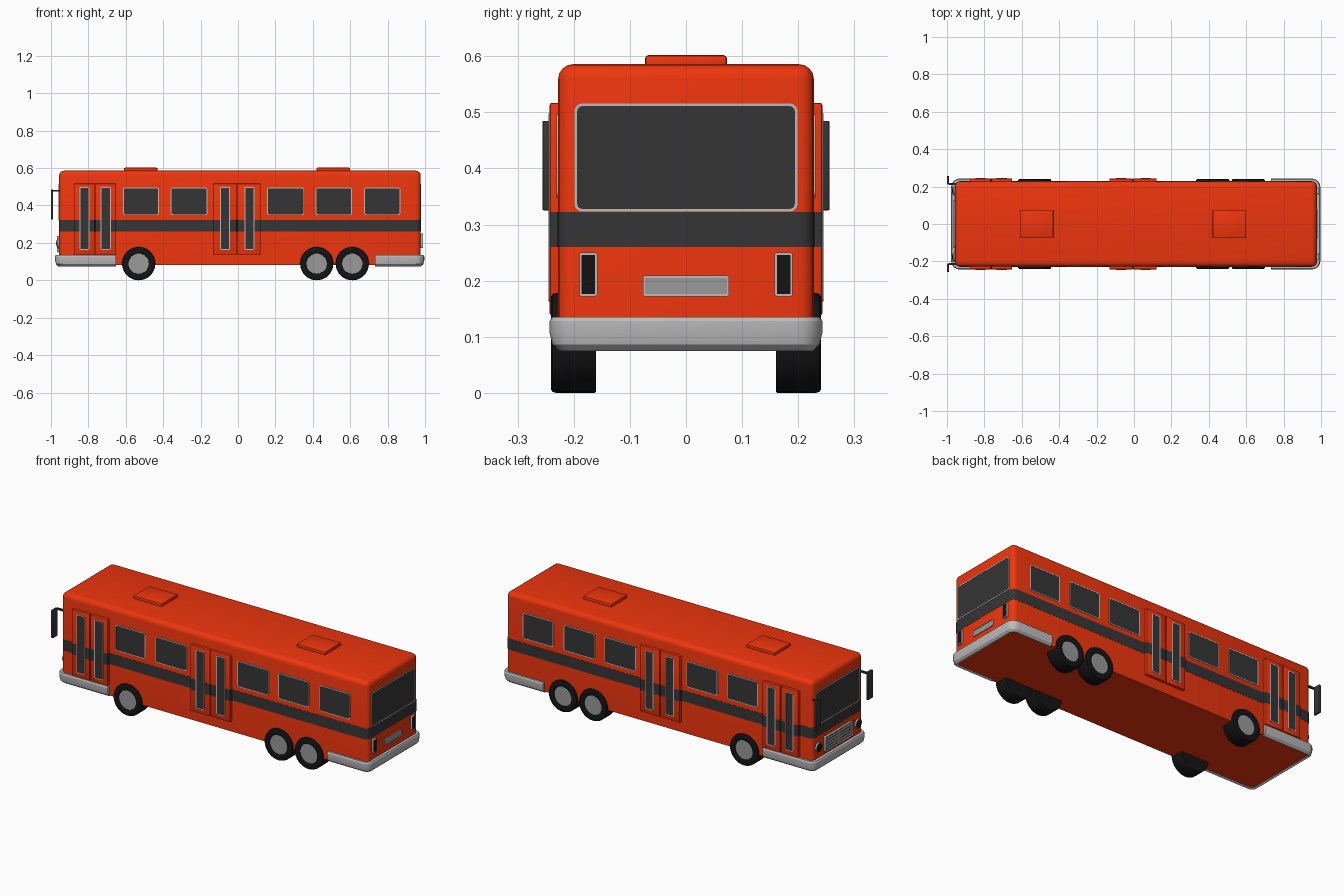
import bpy, bmesh, math

if "Cube" in bpy.data.objects:
    bpy.data.objects.remove(bpy.data.objects["Cube"])

def mat(name, c):
    m = bpy.data.materials.new(name)
    m.diffuse_color = (*c, 1)
    m.use_nodes = True
    m.node_tree.nodes["Principled BSDF"].inputs["Base Color"].default_value = m.diffuse_color
    return m

RED = mat("red_paint", (0.86, 0.036, 0.004))
DARK = mat("dark_glass", (0.036, 0.036, 0.036))
BLACK = mat("black_rubber", (0.007, 0.007, 0.007))
GREY = mat("grey_trim", (0.5, 0.5, 0.5))
STEEL = mat("steel", (0.32, 0.32, 0.32))
X0, X1, W = -0.957, 0.977, 0.228      # body ends and half width

def finish(name, bm, mats, angle=35):
    bmesh.ops.recalc_face_normals(bm, faces=bm.faces)
    me = bpy.data.meshes.new(name)
    bm.to_mesh(me)
    bm.free()
    for m in mats:
        me.materials.append(m)
    ob = bpy.data.objects.new(name, me)
    bpy.context.collection.objects.link(ob)
    bpy.ops.object.select_all(action='DESELECT')
    ob.select_set(True)
    bpy.context.view_layer.objects.active = ob
    bpy.ops.object.shade_smooth_by_angle(angle=math.radians(angle))
    return ob

def box(name, x, y, z, m, bev=0.0, pick=None, seg=2):
    bm = bmesh.new()
    bmesh.ops.create_cube(bm, size=1)
    for v in bm.verts:
        v.co = [(a[0] + a[1]) / 2 + c * abs(a[1] - a[0]) for a, c in zip((x, y, z), v.co)]
    if bev:
        edges = [e for e in bm.edges if pick is None or pick(e)]
        bmesh.ops.bevel(bm, geom=edges, offset=bev, segments=seg, profile=0.5, affect='EDGES')
    return finish(name, bm, [m])

def vertical(e):
    return abs(e.verts[0].co.z - e.verts[1].co.z) > 0.01

def bridge(bm, a, b):
    n = len(a)
    for i in range(n):
        bm.faces.new((a[i], a[(i + 1) % n], b[(i + 1) % n], b[i]))

def side(s, base=W):                   # maps panel coordinates to a long side
    return lambda u, v, d: (u, s * (base + d), v)

def end(s):                            # maps panel coordinates to a short end
    return lambda u, v, d: ((X1 + d) if s > 0 else (X0 - d), u, v)

def pane(name, place, u, v, glass, r=0.012, t=0.005, d=0.0025, sink=0.001):
    """Rounded frame with a recessed pane inside it."""
    bm = bmesh.new()
    def ring(inset, depth):
        out, rr = [], max(r - inset, 0.002)
        for k, (cu, cv) in enumerate(((u[1], v[1]), (u[0], v[1]), (u[0], v[0]), (u[1], v[0]))):
            su, sv = (1, -1, -1, 1)[k], (1, 1, -1, -1)[k]
            for j in range(4):
                a = math.pi / 2 * (k + j / 3)
                out.append(bm.verts.new(place(cu - su * (inset + rr) + rr * math.cos(a),
                                              cv - sv * (inset + rr) + rr * math.sin(a), depth)))
        return out
    rings = [ring(0, -0.004), ring(0, d), ring(t, d), ring(t, d - sink)]
    for a, b in zip(rings, rings[1:]):
        bridge(bm, a, b)
    bm.faces.new(rings[0])
    bm.faces.new(rings[-1]).material_index = 1
    return finish(name, bm, [GREY, glass])

def lathe(name, prof, pos, axis, s, m, n=32):
    """Spin (radius, offset) points about the x or y axis."""
    bm = bmesh.new()
    rings = []
    for r, h in prof:
        row = []
        for i in range(n):
            a = 2 * math.pi * i / n
            p, q = r * math.cos(a), r * math.sin(a)
            co = (p, s * h, q) if axis == 'y' else (s * h, p, q)
            row.append(bm.verts.new([c + o for c, o in zip(co, pos)]))
        rings.append(row)
    for a, b in zip(rings, rings[1:]):
        bridge(bm, a, b)
    bm.faces.new(rings[0])
    bm.faces.new(rings[-1])
    return finish(name, bm, [m])

# Body shell, rounded everywhere but the floor edge
box("body", (X0, X1), (-W, W), (0.081, 0.586), RED, 0.027,
    lambda e: max(v.co.z for v in e.verts) > 0.3, 4)

# Dark band around the body
box("stripe", (X0 - .001, X1 + .001), (-W - .001, W + .001), (0.26, 0.322), DARK, 0.028, vertical, 4)

# Roof hatches
for i, x in enumerate((-0.52, 0.51)):
    box(f"roof_hatch_{i}", (x - 0.09, x + 0.09), (-0.073, 0.073), (0.575, 0.602), RED, 0.006)

# Wrap-around bumpers
def bumper(name, s, x_end, x_out):
    bm = bmesh.new()
    prof = [(-0.012, 0.08), (-0.002, 0.075), (0.010, 0.086), (0.015, 0.107),
            (0.015, 0.128), (0.011, 0.135), (-0.012, 0.135)]
    cols = []
    for o, z in prof:
        r, w, xo = 0.03 + o, W + o, x_out + s * (o - 0.015)
        pts = [(x_end, -w)]
        for k in range(6):
            a = math.pi / 2 * k / 5
            pts.append((xo - s * (r - r * math.sin(a)), -(w - r + r * math.cos(a))))
        pts += [(x, -y) for x, y in reversed(pts)]
        cols.append([bm.verts.new((x, y, z)) for x, y in pts])
    rows = [list(r) for r in zip(*cols)]
    for a, b in zip(rows, rows[1:]):
        bridge(bm, a, b)
    bm.faces.new(rows[0])
    bm.faces.new(rows[-1])
    finish(name, bm, [GREY], 25)

bumper("front_bumper", -1, -0.652, -0.978)
bumper("rear_bumper", 1, 0.732, 0.996)

windows = [(-0.615, -0.422), (-0.36, -0.163), (0.155, 0.354), (0.415, 0.61), (0.674, 0.868)]
leaves = [((-0.877, -0.766), (-0.848, -0.795)), ((-0.763, -0.652), (-0.735, -0.679)),
          ((-0.131, -0.007), (-0.096, -0.042)), ((-0.004, 0.121), (0.034, 0.088))]
tyre = [(0.02, 0.16), (0.087, 0.16), (0.089, 0.163), (0.089, 0.232), (0.087, 0.238),
        (0.082, 0.241), (0.06, 0.241), (0.055, 0.238), (0.054, 0.225), (0.02, 0.225)]
hub = [(0.0545, 0.21), (0.0545, 0.235), (0.01, 0.235)]

for s, tag in ((-1, "near"), (1, "far")):
    # Side windows
    for i, u in enumerate(windows):
        pane(f"{tag}_window_{i}", side(s), u, (0.348, 0.496), DARK)
    # Door leaves with their glass and band
    for i, (u, g) in enumerate(leaves):
        box(f"{tag}_door_{i}", u, (s * 0.215, s * 0.243), (0.138, 0.517), RED, 0.004)
        box(f"{tag}_door_stripe_{i}", (u[0] - .0006, u[1] + .0006), (s * 0.22, s * 0.2436),
            (0.26, 0.322), DARK, 0.004, vertical)
        pane(f"{tag}_door_glass_{i}", side(s, 0.2425), g, (0.163, 0.498), DARK, 0.008, 0.005, 0.0025, 0.001)
    # Wheels
    for i, x in enumerate((-0.531, 0.421, 0.611)):
        lathe(f"{tag}_tyre_{i}", tyre, (x, 0, 0.089), 'y', s, BLACK)
        lathe(f"{tag}_hub_{i}", hub, (x, 0, 0.089), 'y', s, STEEL)
    # Mirrors: hanging panel and bracket
    box(f"{tag}_mirror", (-1.0, -0.988), (s * 0.212, s * 0.256), (0.325, 0.485), DARK, 0.003)
    box(f"{tag}_mirror_arm", (-0.99, -0.945), (s * 0.208, s * 0.218), (0.474, 0.484), DARK)
    # Headlights and tail lights
    ring = [(0.026, -0.005), (0.026, 0.009), (0.023, 0.009), (0.023, 0.004), (0.01, 0.004)]
    lathe(f"{tag}_headlight_ring", ring, (X0, s * 0.178, 0.197), 'x', -1, GREY)
    lathe(f"{tag}_headlight", [(0.0228, 0), (0.0228, 0.01), (0.012, 0.014), (0.004, 0.015)],
          (X0, s * 0.178, 0.197), 'x', -1, BLACK)
    y = sorted((s * 0.158, s * 0.19))
    pane(f"{tag}_tail_light", end(1), y, (0.172, 0.25), BLACK, 0.004, 0.004, 0.011, 0.002)

# Windscreen, rear window and rear plate
pane("windscreen", end(-1), (-0.199, 0.199), (0.323, 0.516), DARK, 0.014)
pane("rear_window", end(1), (-0.199, 0.199), (0.323, 0.516), DARK, 0.014)
pane("rear_plate", end(1), (-0.077, 0.077), (0.172, 0.209), STEEL, 0.004, 0.004, 0.005, 0.002)

# Front grille with slats and a centre post
pane("grille", end(-1), (-0.125, 0.125), (0.15, 0.236), BLACK, 0.005, 0.006, 0.012, 0.008)
for i in range(4):
    z = 0.168 + i * 0.0167
    box(f"grille_slat_{i}", (X0 - 0.01, X0), (-0.122, 0.122), (z - 0.0045, z + 0.0045), GREY)
box("grille_post", (X0 - 0.011, X0), (-0.005, 0.005), (0.153, 0.233), GREY)
